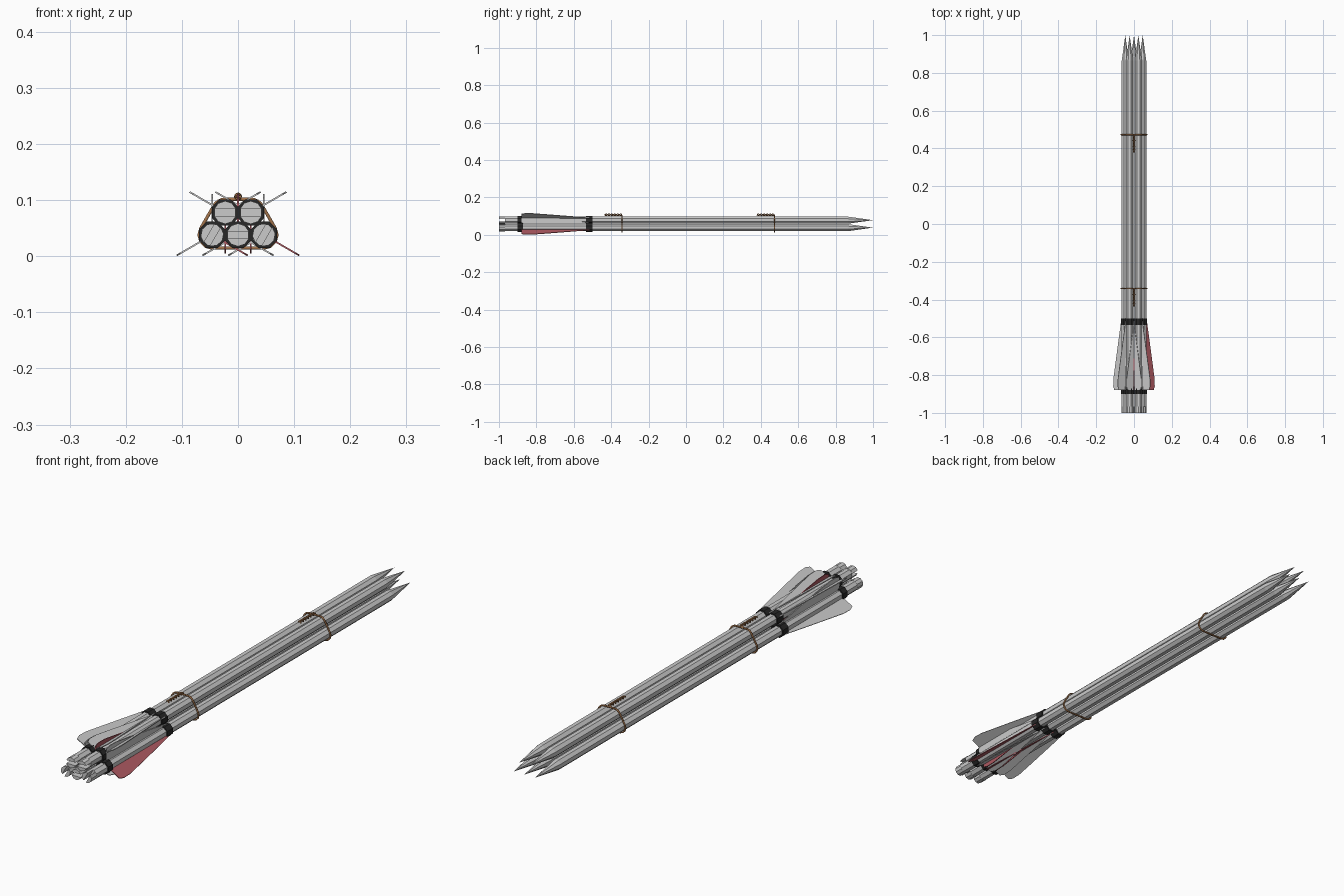
import bpy, bmesh, math
from mathutils import Vector

if "Cube" in bpy.data.objects:
    bpy.data.objects.remove(bpy.data.objects["Cube"])

R, SIDES = 0.0205, 8


def material(name, rgb):
    m = bpy.data.materials.new(name)
    m.diffuse_color = (*rgb, 1)
    m.use_nodes = True
    m.node_tree.nodes["Principled BSDF"].inputs["Base Color"].default_value = m.diffuse_color
    return m


RED = material("red", (0.42, 0.10, 0.12))
BLACK = material("black", (0.02, 0.02, 0.02))
BROWN = material("brown", (0.36, 0.17, 0.07))


def finish(bm, name, mat=None):
    bmesh.ops.recalc_face_normals(bm, faces=bm.faces)
    me = bpy.data.meshes.new(name)
    bm.to_mesh(me)
    bm.free()
    ob = bpy.data.objects.new(name, me)
    bpy.context.collection.objects.link(ob)
    if mat:
        me.materials.append(mat)
    return ob


def ring(r):
    return [(r * math.cos((i + 0.5) * math.tau / SIDES),
             r * math.sin((i + 0.5) * math.tau / SIDES)) for i in range(SIDES)]


def prism(bm, pts, y0, y1, cx, cz):
    """Extrude an xz outline along y."""
    f = bm.faces.new([bm.verts.new((cx + x, y0, cz + z)) for x, z in pts])
    out = bmesh.ops.extrude_face_region(bm, geom=[f])["geom"]
    top = [v for v in out if isinstance(v, bmesh.types.BMVert)]
    bmesh.ops.translate(bm, verts=top, vec=(0, y1 - y0, 0))
    return [g for g in out if isinstance(g, bmesh.types.BMFace)][0]


def shaft(n, cx, cz, cock):
    bm = bmesh.new()
    # body with a sharpened tip
    cap = prism(bm, ring(R), -0.967, 0.865, cx, cz)
    bmesh.ops.poke(bm, faces=[cap])
    tip = max(bm.verts, key=lambda v: -(Vector((v.co.x - cx, v.co.z - cz)).length) + v.co.y)
    tip.co = (cx, 1.0, cz)
    # nock: two prongs either side of a slot square to the red vane
    d = Vector((math.cos(cock), math.sin(cock)))
    t = Vector((-d.y, d.x))
    gap = 0.006
    for s in (1, -1):
        a0 = math.acos(gap / R)
        pts = []
        for i in range(5):
            a = -a0 + 2 * a0 * i / 4
            pts.append(tuple(d * (s * R * math.cos(a)) + t * (R * math.sin(a))))
        prism(bm, pts, -1.0, -0.967, cx, cz)
    finish(bm, f"arrow_shaft_{n}")


def bands(n, cx, cz):
    for tag, y0, y1 in (("front", -0.535, -0.5), ("rear", -0.9, -0.872)):
        bm = bmesh.new()
        prism(bm, ring(0.0255), y0, y1, cx, cz)
        finish(bm, f"binding_{tag}_{n}", BLACK)


# vane outline: distance from the shaft axis, position along y
VANE = [(0.015, -0.51), (0.025, -0.515), (0.04, -0.61), (0.06, -0.74),
        (0.072, -0.82), (0.073, -0.86), (0.066, -0.88), (0.015, -0.88)]


def vane(name, cx, cz, a, mat):
    d = Vector((math.cos(a), 0, math.sin(a)))
    side = Vector((-d.z, 0, d.x)) * 0.0015
    c = Vector((cx, 0, cz))
    bm = bmesh.new()
    f = bm.faces.new([bm.verts.new(c + d * r + Vector((0, y, 0)) - side) for r, y in VANE])
    out = bmesh.ops.extrude_face_region(bm, geom=[f])["geom"]
    bmesh.ops.translate(bm, verts=[v for v in out if isinstance(v, bmesh.types.BMVert)],
                        vec=side * 2)
    finish(bm, name, mat)


# five arrows: x, z, base vane angle, red vane angle
arrows = [(-0.046, 0.038, 90, 330), (0, 0.038, 90, 90), (0.046, 0.038, 90, 330),
          (-0.023, 0.078, 30, 270), (0.023, 0.078, 30, 270)]
for n, (cx, cz, base, cock) in enumerate(arrows, 1):
    shaft(n, cx, cz, math.radians(cock))
    bands(n, cx, cz)
    for k in range(3):
        ang = base + 120 * k
        vane(f"vane_{n}_{k + 1}", cx, cz, math.radians(ang), RED if ang == cock else None)


def rope(name, pts, radius, cyclic=False):
    cu = bpy.data.curves.new(name, "CURVE")
    cu.dimensions = "3D"
    cu.bevel_depth = radius
    cu.bevel_resolution = 1
    cu.use_fill_caps = True
    sp = cu.splines.new("POLY")
    sp.points.add(len(pts) - 1)
    for p, co in zip(sp.points, pts):
        p.co = (*co, 1)
    sp.use_cyclic_u = cyclic
    cu.materials.append(BROWN)
    ob = bpy.data.objects.new(name, cu)
    bpy.context.collection.objects.link(ob)


# two ties: a loop around the bundle, and twisted ends lying on top
corners = [(0.046, 0.038, -90, 30), (0.023, 0.078, 30, 90),
           (-0.023, 0.078, 90, 150), (-0.046, 0.038, 150, 270)]
for n, y in enumerate((-0.342, 0.473), 1):
    loop = []
    for cx, cz, a0, a1 in corners:
        for i in range(5):
            a = math.radians(a0 + (a1 - a0) * i / 4)
            loop.append((cx + 0.0235 * math.cos(a), y, cz + 0.0235 * math.sin(a)))
    rope(f"tie_loop_{n}", loop, 0.0033, True)
    for s in (0, 1):
        ends = []
        for i in range(33):
            a = i / 32 * math.tau * 3 + s * math.pi
            ends.append((0.004 * math.cos(a), y - 0.093 * i / 32, 0.1065 + 0.004 * math.sin(a)))
        rope(f"tie_twist_{n}_{s + 1}", ends, 0.003)
